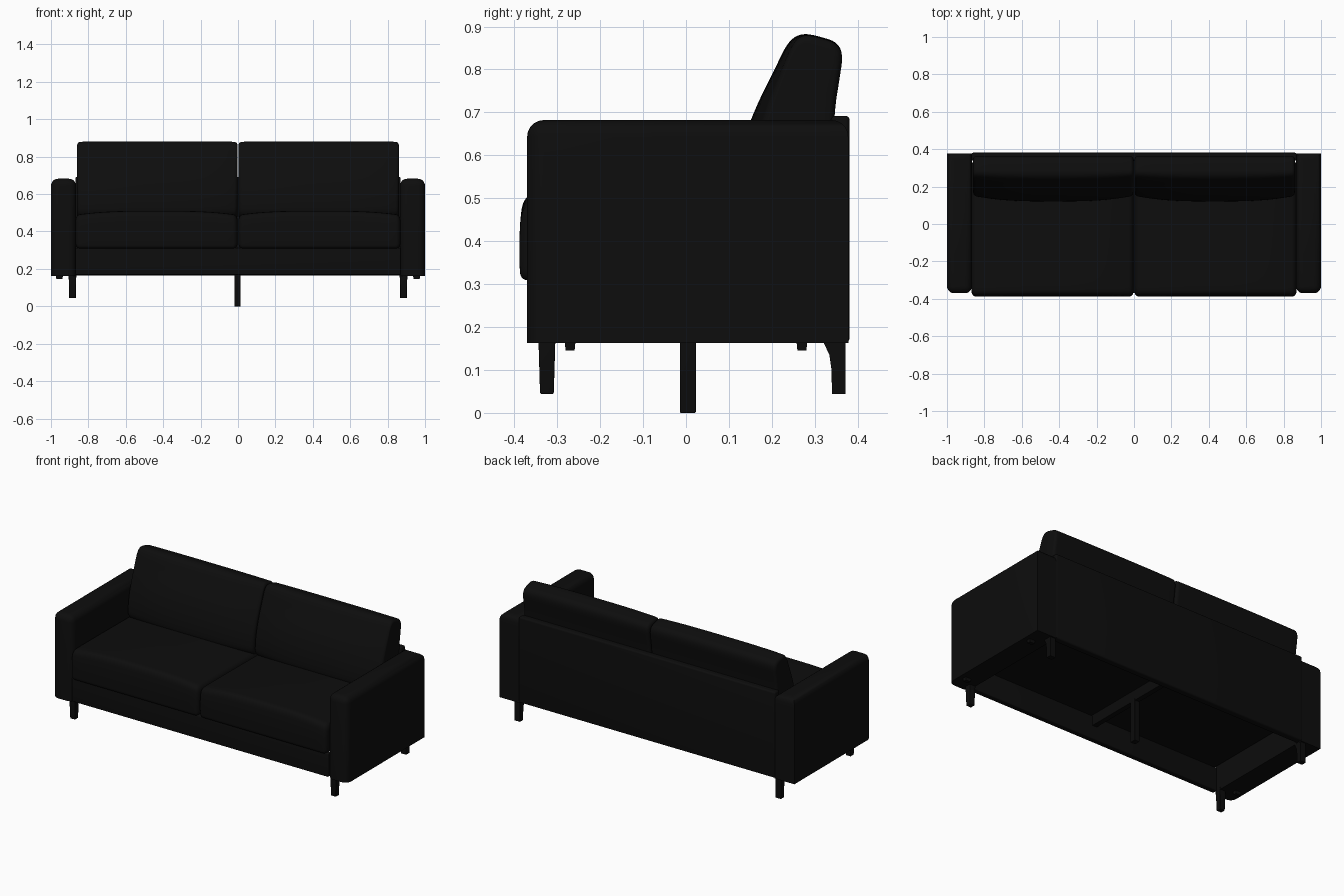
import bpy, bmesh, math
from mathutils import Vector

if "Cube" in bpy.data.objects:
    bpy.data.objects.remove(bpy.data.objects["Cube"])


def material(name, v):
    m = bpy.data.materials.new(name)
    m.diffuse_color = (v, v, v, 1)
    m.use_nodes = True
    m.node_tree.nodes["Principled BSDF"].inputs["Base Color"].default_value = m.diffuse_color
    return m


FABRIC = material("black fabric", 0.004)
WOOD = material("black wood", 0.0035)


def finish(bm, name, mat, angle=40):
    bmesh.ops.recalc_face_normals(bm, faces=bm.faces)
    me = bpy.data.meshes.new(name)
    bm.to_mesh(me)
    bm.free()
    me.materials.append(mat)
    ob = bpy.data.objects.new(name, me)
    bpy.context.collection.objects.link(ob)
    bpy.ops.object.select_all(action='DESELECT')
    ob.select_set(True)
    bpy.context.view_layer.objects.active = ob
    bpy.ops.object.shade_smooth_by_angle(angle=math.radians(angle))
    return ob


def box(name, lo, hi, mat, bevel=0.0, pick=lambda a, b: True, taper=1.0):
    """Box between two corners; edges chosen by pick() are rounded, taper scales the bottom."""
    bm = bmesh.new()
    bmesh.ops.create_cube(bm, size=1)
    lo, hi = Vector(lo), Vector(hi)
    for v in bm.verts:
        t = taper if v.co.z < 0 else 1
        p = Vector((v.co.x * t, v.co.y * t, v.co.z))
        v.co = (lo + hi) / 2 + p * (hi - lo)
    if bevel:
        edges = [e for e in bm.edges if pick(e.verts[0].co, e.verts[1].co)]
        bmesh.ops.bevel(bm, geom=edges, offset=bevel, segments=5,
                        profile=0.5, affect='EDGES', clamp_overlap=True)
    return finish(bm, name, mat)


def rounded(pts, steps=3):
    """Corner cutting of a closed outline."""
    for _ in range(steps):
        out = []
        for (ay, az), (by, bz) in zip(pts, pts[1:] + pts[:1]):
            out += [(ay * .75 + by * .25, az * .75 + bz * .25),
                    (ay * .25 + by * .75, az * .25 + bz * .75)]
        pts = out
    return pts


def cushion(name, outline, x0, x1, r, crown):
    """Side outline swept along x with rounded ends and a puffed middle."""
    pts = rounded(outline)
    ys, zs = [p[0] for p in pts], [p[1] for p in pts]
    cy, cz = (min(ys) + max(ys)) / 2, (min(zs) + max(zs)) / 2
    hy, hz = (max(ys) - min(ys)) / 2, (max(zs) - min(zs)) / 2
    ends = [r * (1 - math.cos(i * math.pi / 12)) for i in range(7)]
    w = x1 - x0
    xs = ends + [r + (w - 2 * r) * i / 20 for i in range(1, 20)] + [w - d for d in reversed(ends)]
    bm = bmesh.new()
    rings = []
    for x in xs:
        d = min(x, w - x)
        inset = r * (1 - math.sqrt(max(0, 1 - (1 - d / r) ** 2))) if d < r else 0
        u = 1 - abs(2 * x / w - 1) ** 3
        ring = []
        for y, z in pts:
            dy, dz = crown(y, z)
            ring.append(bm.verts.new((x0 + x,
                                      cy + (y - cy) * (hy - inset) / hy + dy * u,
                                      cz + (z - cz) * (hz - inset) / hz + dz * u)))
        rings.append(ring)
    n = len(pts)
    for a, b in zip(rings, rings[1:]):
        for i in range(n):
            bm.faces.new((a[i], a[(i + 1) % n], b[(i + 1) % n], b[i]))
    bm.faces.new(rings[0])
    bm.faces.new(rings[-1])
    return finish(bm, name, FABRIC, 50)


def clamp(t):
    return max(0.0, min(1.0, t))


SEAT = [(-.35, .308), (-.386, .31), (-.388, .35), (-.388, .43), (-.378, .485), (-.32, .49),
        (.28, .485), (.335, .48), (.34, .44), (.34, .34), (.34, .308), (.30, .308)]
BACK = [(.15, .47), (.152, .58), (.185, .70), (.225, .80), (.25, .862), (.275, .882), (.31, .874),
        (.35, .862), (.366, .835), (.358, .78), (.345, .70), (.34, .52), (.335, .47), (.30, .465)]

for side, s in (("left", -1), ("right", 1)):
    def span(a, b):
        return (a, b) if s > 0 else (-b, -a)

    # arms: rounded top and upright edges
    a, b = span(.866, 1.0)
    box(side + "_arm", (a, -.37, .163), (b, .378, .682), FABRIC, .038,
        lambda p, q: max(p.z, q.z) > .6 and (p.z + q.z > 1.3 or p.y < 0))
    # seat and back cushions
    a, b = span(.003, .868)
    cushion(side + "_seat_cushion", SEAT, a, b, .025,
            lambda y, z: (0, .022 * clamp((z - .40) / .08)))
    a, b = span(.003, .860)
    cushion(side + "_back_cushion", BACK, a, b, .018,
            lambda y, z: (-.03 * clamp((.30 - y) / .12), .003 * clamp((z - .8) / .06)))
    # tapered front leg
    a, b = span(.864, .906)
    box(side + "_front_leg", (a, -.344, .044), (b, -.304, .18), WOOD, .004, taper=.8)
    # curved rear leg
    bm = bmesh.new()
    prof = [(.371, .18), (.371, .044), (.340, .044), (.339, .10), (.334, .135), (.32, .165), (.32, .18)]
    face = bm.faces.new([bm.verts.new((a + .003, y, z)) for y, z in prof])
    new = bmesh.ops.extrude_face_region(bm, geom=[face])["geom"]
    bmesh.ops.translate(bm, vec=(.036, 0, 0), verts=[v for v in new if isinstance(v, bmesh.types.BMVert)])
    finish(bm, side + "_rear_leg", WOOD)
    # small glides under the arms
    a, b = span(.935, .975)
    for name, y in (("front", -.27), ("rear", .27)):
        box(f"{side}_{name}_glide", (a, y - .013, .145), (b, y + .013, .17), WOOD, taper=.8)

# hollow base: front rail, back panel, centre beam and leg
box("front_rail", (-.87, -.37, .168), (.87, -.335, .312), FABRIC, .006)
box("back_panel", (-.87, .338, .165), (.87, .381, .692), FABRIC, .01)
box("centre_beam", (-.018, -.34, .25), (.012, .34, .315), WOOD)
box("centre_leg", (-.02, -.014, 0), (.014, .023, .26), WOOD, .003)
